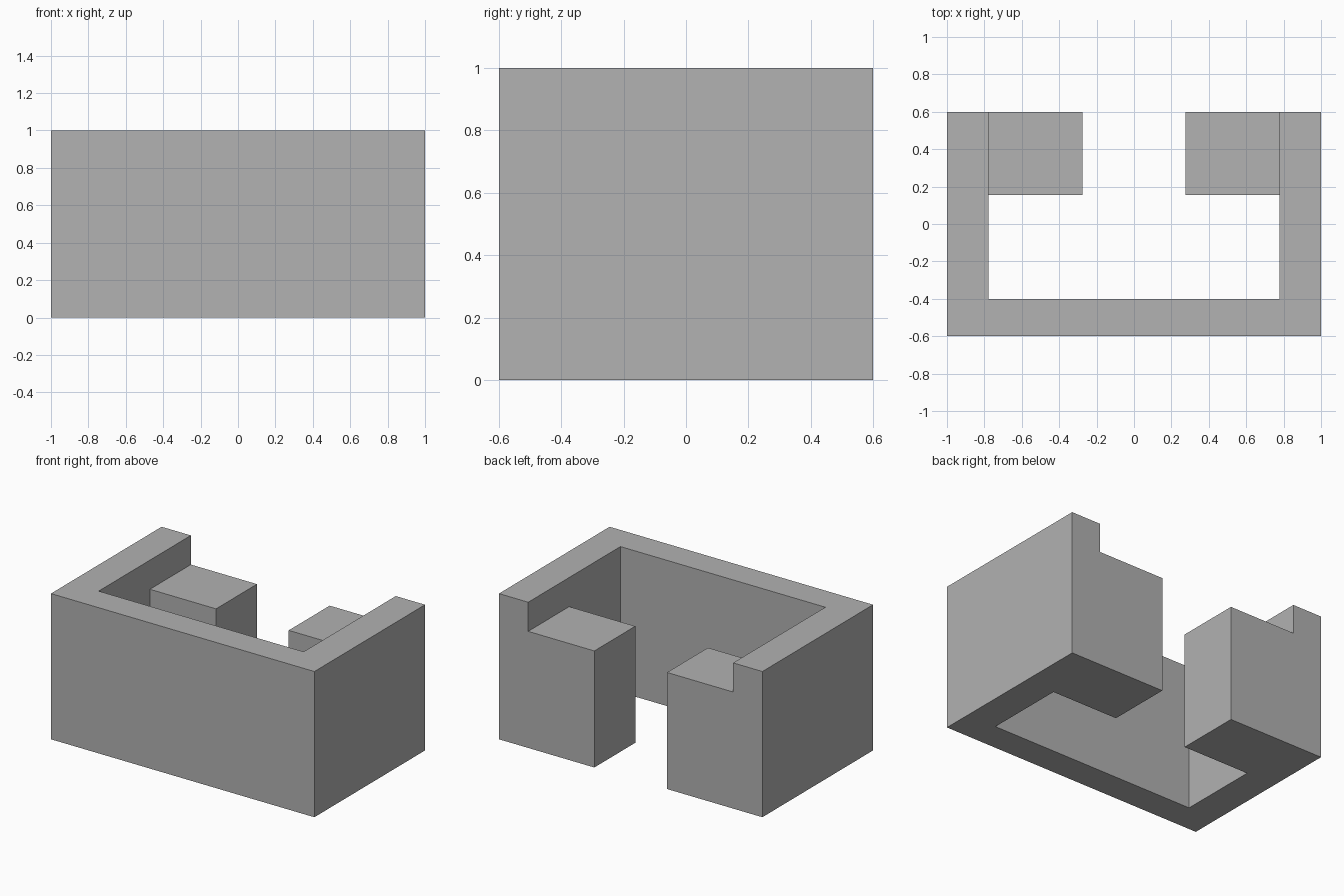
import bpy
import bmesh
import math

cube = bpy.data.objects.get("Cube")
if cube:
    bpy.data.objects.remove(cube, do_unlink=True)

# Overall sizes
HALF_W, HALF_D, HEIGHT = 1.0, 0.6, 1.0
INNER_X, FRONT_Y = 0.778, -0.4             # inside faces of the walls
BLOCK_X, BLOCK_Y, BLOCK_H = 0.276, 0.156, 0.8  # two lower rear blocks

# Single grey material
grey = bpy.data.materials.new("plain_grey")
grey.use_nodes = True
colour = (0.445, 0.445, 0.445, 1.0)
grey.diffuse_color = colour
grey.node_tree.nodes["Principled BSDF"].inputs["Base Color"].default_value = colour


def raise_faces(bm, faces, height):
    """Extrude faces straight up and return the new top vertices."""
    result = bmesh.ops.extrude_face_region(bm, geom=faces)
    verts = [g for g in result["geom"] if isinstance(g, bmesh.types.BMVert)]
    bmesh.ops.translate(bm, verts=verts, vec=(0, 0, height))
    return result["geom"]


# Footprint: right half outline, mirrored into a C shape open at the back
half = [(HALF_W, -HALF_D), (HALF_W, HALF_D), (INNER_X, HALF_D),
        (BLOCK_X, HALF_D), (BLOCK_X, BLOCK_Y), (INNER_X, BLOCK_Y),
        (INNER_X, FRONT_Y)]
outline = half + [(-x, y) for x, y in reversed(half)]

bm = bmesh.new()
base = bm.faces.new([bm.verts.new((x, y, 0)) for x, y in outline])

# Body up to the top of the rear blocks
geom = raise_faces(bm, [base], BLOCK_H)
top = next(g for g in geom if isinstance(g, bmesh.types.BMFace))
if not base.is_valid or all(v.co.z > 0 for v in base.verts):
    base = None
bm.edges.ensure_lookup_table()
if not any(all(v.co.z < 0.001 for v in f.verts) for f in bm.faces):
    bm.faces.new([e for e in sorted((v for v in bm.verts if v.co.z < 0.001),
                 key=lambda v: min(range(len(outline)), key=lambda i: math.dist(
                     outline[i], v.co.xy)))])

# Separate the block tops from the wall top
for side in (1, -1):
    ends = []
    for y in (HALF_D, BLOCK_Y):
        ends.append(min((v for v in bm.verts if v.co.z > 0.1),
                        key=lambda v: math.dist(v.co, (side * INNER_X, y, BLOCK_H))))
    bmesh.ops.connect_verts(bm, verts=ends)

# Raise the U-shaped wall above the blocks
wall_top = [f for f in bm.faces
            if all(v.co.z > BLOCK_H - 0.01 for v in f.verts)
            and any(abs(v.co.x) > HALF_W - 0.01 for v in f.verts)]
raise_faces(bm, wall_top, HEIGHT - BLOCK_H)
# Remove any cap left inside the wall, then merge flat neighbouring faces
inside = [f for f in bm.faces
          if all(abs(v.co.z - BLOCK_H) < 0.01 for v in f.verts)
          and any(abs(v.co.x) > HALF_W - 0.01 for v in f.verts)]
bmesh.ops.delete(bm, geom=inside, context="FACES_ONLY")
bmesh.ops.recalc_face_normals(bm, faces=bm.faces[:])
bmesh.ops.dissolve_limit(bm, angle_limit=math.radians(1),
                         verts=bm.verts[:], edges=bm.edges[:])

mesh = bpy.data.meshes.new("counter_body")
bm.to_mesh(mesh)
bm.free()
mesh.materials.append(grey)
counter = bpy.data.objects.new("counter_body", mesh)
bpy.context.collection.objects.link(counter)
